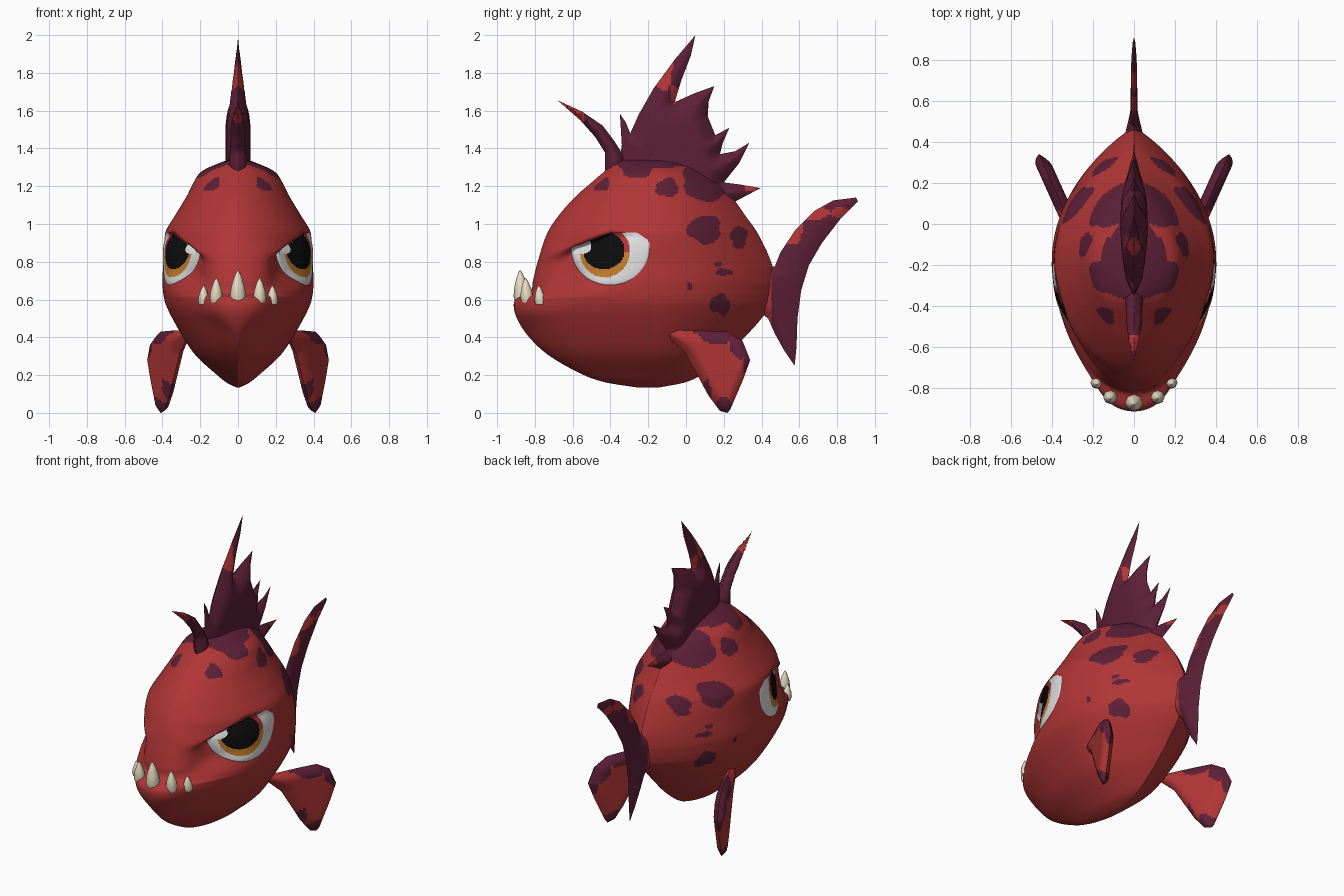
import bpy, bmesh
from math import sin, cos, pi, sqrt, atan2, radians, ceil

old = bpy.data.objects.get("Cube")
if old:
    bpy.data.objects.remove(old, do_unlink=True)


def material(name, rgb):
    m = bpy.data.materials.new(name)
    m.use_nodes = True
    m.diffuse_color = (*rgb, 1)
    m.node_tree.nodes["Principled BSDF"].inputs["Base Color"].default_value = (*rgb, 1)
    return m


RED = material("scale red", (.44, .036, .037))
PURPLE = material("dark purple", (.11, .014, .037))
WHITE = material("eye white", (.75, .75, .75))
BLACK = material("pupil black", (.004, .004, .004))
ORANGE = material("iris orange", (.58, .22, .025))
IVORY = material("tooth ivory", (.8, .71, .54))


def finish(bm, name, mats, rule=None, angle=50):
    """Turn a bmesh into an object, colouring faces by a rule on their centre."""
    bmesh.ops.recalc_face_normals(bm, faces=bm.faces)
    for f in bm.faces:
        f.smooth = True
        if rule:
            f.material_index = int(rule(*f.calc_center_median()))
    me = bpy.data.meshes.new(name)
    bm.to_mesh(me)
    bm.free()
    me.set_sharp_from_angle(angle=radians(angle))
    for m in mats:
        me.materials.append(m)
    ob = bpy.data.objects.new(name, me)
    bpy.context.collection.objects.link(ob)
    return ob


def in_spots(spots, y, z):
    """True inside any wobbly oval (y, z, radius y, radius z)."""
    for i, (cy, cz, ry, rz) in enumerate(spots):
        u, v = (y - cy) / ry, (z - cz) / rz
        a = atan2(v, u)
        if u * u + v * v < 1 + .16 * sin(3 * a + i) + .12 * sin(5 * a + 2 * i):
            return True
    return False


def ramp(t):
    t = min(1, max(0, t))
    return t * t * (3 - 2 * t)


# Body: horizontal slices (height, front, back, half width)
SLICES = [(.135, -.26, -.14, .01), (.16, -.42, -.01, .06), (.2, -.54, .08, .11),
          (.3, -.72, .21, .22), (.4, -.83, .31, .29), (.5, -.895, .4, .347),
          (.575, -.912, .45, .382), (.61, -.89, .46, .391), (.635, -.825, .465, .395),
          (.7, -.81, .47, .4), (.8, -.785, .45, .393), (.95, -.735, .38, .386),
          (1.05, -.67, .31, .33), (1.15, -.58, .24, .27), (1.22, -.5, .18, .235),
          (1.28, -.43, .1, .19), (1.33, -.37, .0, .08), (1.345, -.3, -.1, .02)]
MID = -.18


def slice_at(z):
    """Smooth interpolation of the slice table."""
    n = len(SLICES)
    i = max(k for k in range(n - 1) if SLICES[k][0] <= z or k == 0)
    a, b = SLICES[i], SLICES[i + 1]
    before, after = SLICES[max(i - 1, 0)], SLICES[min(i + 2, n - 1)]
    h = b[0] - a[0]
    t = (z - a[0]) / h
    out = []
    for k in (1, 2, 3):
        limit = 3 * abs(b[k] - a[k])
        slopes = ((b[k] - before[k]) / (b[0] - before[0]) * h,
                  (after[k] - a[k]) / (after[0] - a[0]) * h)
        m0, m1 = (max(-limit, min(limit, m)) for m in slopes)
        s = ramp(t)
        out.append(a[k] * (1 - s) + b[k] * s + m0 * t * (1 - t) ** 2 - m1 * t * t * (1 - t))
    return out


def lid(y):
    return .945 - .4 * max(0, -.4 - y)


def half_width(y, z):
    front, back, w = slice_at(z)
    if y >= MID:
        d = (y - MID) / (back - MID)
        return w * max(0, 1 - d * d) ** .88
    d = min(1, (MID - y) / (MID - front))
    # narrow jaw, then pinched below the brow so the brow overhangs the eyes
    soft = .04 + .6 * max(0, -.58 - y)
    pinch = ramp((lid(y) + .025 - z) / soft) * ramp((z - .63) / .13)
    p = 1.5 - .3 * ramp((z - .59) / .05) + 1.2 * pinch
    cheek = (1 - d * d) ** (p / 2)
    # blunt muzzle, blended with the cheeks
    size = .5 * ramp((z - .3) / .25) * (1 - ramp((z - .84) / .2))
    muzzle = size * (1 - d ** 8) ** .5
    return w * (cheek ** 6 + muzzle ** 6) ** (1 / 6)


SPOTS = [(-.26, 1.31, .1, .065), (.12, 1.225, .145, .1), (-.08, 1.35, .34, .05),
         (-.45, 1.22, .045, .05), (-.1, 1.19, .06, .05), (.1, .97, .09, .075),
         (.28, .93, .045, .06), (.17, .79, .022, .014), (.2, .745, .045, .018),
         (.02, .67, .016, .02), (.18, .575, .055, .055)]
bm = bmesh.new()
COLS = 320
levels = []
for a, b in zip(SLICES, SLICES[1:]):
    n = max(4, ceil((b[0] - a[0]) / .009))
    levels += [a[0] + (b[0] - a[0]) * k / n for k in range(n)]
rings = []
for z in levels + [SLICES[-1][0]]:
    front, back, w = slice_at(z)
    ring = []
    for c in range(COLS):
        t = 2 * pi * c / COLS
        y = MID + sin(t) * ((back - MID) if sin(t) > 0 else (MID - front))
        x = half_width(y, z) if abs(cos(t)) > 1e-6 else 0
        ring.append(bm.verts.new((x if cos(t) > 0 else -x, y, z)))
    rings.append(ring)
for r0, r1 in zip(rings, rings[1:]):
    for c in range(COLS):
        n = (c + 1) % COLS
        bm.faces.new((r0[c], r0[n], r1[n], r1[c]))
bm.faces.new(rings[0])
bm.faces.new(rings[-1])
finish(bm, "body", [RED, PURPLE],
       lambda x, y, z: in_spots(SPOTS, y, z) and (abs(x) > .1 or y > -.38), 75)


# Eyes: bulging patches that follow the head under the brow
def eye_colour(x, y, z):
    def inside(cy, cz, ry, rz):
        return ((y - cy) / ry) ** 2 + ((z - cz) / rz) ** 2 < 1
    if inside(-.55, .885, .05, .045):
        return 0
    if inside(-.435, .86, .11, .1):
        return 1
    if inside(-.43, .855, .132, .138):
        return 2 if z < .85 else 3
    return 0


for side, label in ((1, "left"), (-1, "right")):
    bm = bmesh.new()
    NS, NV = 80, 56
    grid = []
    for i in range(NS + 1):
        s = i / NS
        y = -.4 - .208 * cos(pi * s)
        low = .87 - .197 * sin(pi * s)
        high = lid(y) + .01 - .04 * ramp((y + .27) / .08)
        amp = .033 - .016 * ramp((y + .42) / .2)
        row = []
        for j in range(NV + 1):
            v = j / NV
            z = low + (high - low) * v
            bulge = sqrt(sin(pi * s) * sin(pi * min(v, .9)))
            row.append(bm.verts.new((side * (half_width(y, z) - .005 + amp * bulge), y, z)))
        grid.append(row)
    for a, b in zip(grid, grid[1:]):
        for j in range(NV):
            bm.faces.new((a[j], b[j], b[j + 1], a[j + 1]))
    ob = finish(bm, label + "_eye", [WHITE, BLACK, ORANGE, RED], eye_colour)
    if ob.data.polygons[len(ob.data.polygons) // 2].normal.x * side < 0:
        ob.data.flip_normals()


# Fins: outlines in (y, z), thickened away from their edges
def edge_distance(y, z, pts):
    best = 9
    for (ay, az), (by, bz) in zip(pts, pts[1:] + pts[:1]):
        dy, dz = by - ay, bz - az
        t = max(0, min(1, ((y - ay) * dy + (z - az) * dz) / (dy * dy + dz * dz)))
        best = min(best, sqrt((y - ay - t * dy) ** 2 + (z - az - t * dz) ** 2))
    return best


def blade(name, pts, thick, reach, mats, rule, place=lambda x, y: x):
    bm = bmesh.new()
    outline = bm.faces.new([bm.verts.new((0, y, z)) for y, z in pts])
    outline.normal_update()
    bmesh.ops.triangulate(bm, faces=[outline], ngon_method='EAR_CLIP')
    step = .014
    for axis, normal in ((0, (0, 1, 0)), (1, (0, 0, 1))):
        lo, hi = min(p[axis] for p in pts), max(p[axis] for p in pts)
        for k in range(1, int((hi - lo) / step) + 1):
            at = lo + k * step
            bmesh.ops.bisect_plane(bm, geom=bm.verts[:] + bm.edges[:] + bm.faces[:],
                                   plane_co=[at * n for n in normal], plane_no=normal)
    for v in bm.verts:
        d = min(1, edge_distance(v.co.y, v.co.z, pts) / reach)
        v.co.x = thick(v.co.y, v.co.z) * d * (2 - d)
    dup = bmesh.ops.duplicate(bm, geom=bm.verts[:] + bm.edges[:] + bm.faces[:])["geom"]
    for g in dup:
        if isinstance(g, bmesh.types.BMVert):
            g.co.x *= -1
    bmesh.ops.remove_doubles(bm, verts=bm.verts[:], dist=1e-4)
    for v in bm.verts:
        v.co.x = place(v.co.x, v.co.y)
    return finish(bm, name, mats, rule, 60)


blade("crest", [(-.36, 1.26), (-.34, 1.42), (-.35, 1.585), (-.32, 1.54), (-.295, 1.48), (-.25, 1.58),
                (-.17, 1.72), (-.06, 1.87), (.05, 2), (.025, 1.89), (-.025, 1.76), (-.06, 1.645),
                (.04, 1.69), (.15, 1.73), (.12, 1.65), (.115, 1.57), (.155, 1.47), (.23, 1.51),
                (.195, 1.43), (.18, 1.37), (.26, 1.385), (.335, 1.43), (.28, 1.32), (.2, 1.22),
                (.28, 1.21), (.395, 1.19), (.3, 1.14), (.2, 1.09), (0, 1.15), (-.2, 1.2)],
      lambda y, z: .066 * min(1, (2.12 - z) / .6) * max(.3, 1 - (y / .42) ** 2), .1, [PURPLE, RED],
      lambda x, y, z: in_spots([(-.12, 1.82, .05, .11), (-.06, 1.69, .02, .05),
                                (.34, 1.19, .03, .02)], y, z))
blade("front_spine", [(-.43, 1.26), (-.43, 1.38), (-.48, 1.46), (-.56, 1.55), (-.68, 1.655), (-.55, 1.595),
                      (-.44, 1.52), (-.38, 1.44), (-.33, 1.36), (-.32, 1.26)],
      lambda y, z: .045, .05, [PURPLE, RED], lambda x, y, z: y < -.54)
blade("tail", [(.34, .65), (.38, .78), (.47, .775), (.5, .85), (.58, .97), (.68, 1.07), (.78, 1.125),
               (.9, 1.14), (.91, 1.12), (.82, 1.03), (.72, .9), (.65, .78), (.61, .65), (.59, .5),
               (.585, .35), (.575, .25), (.52, .33), (.47, .42), (.435, .5), (.38, .54)],
      lambda y, z: .016 + .03 * ramp((.58 - y) / .18), .08, [PURPLE, RED],
      lambda x, y, z: y < .45 or in_spots([(.56, .97, .06, .08), (.67, 1.06, .09, .04),
                                           (.82, 1.06, .05, .03)], y, z))
FIN = [(-.13, .44), (.1, .435), (.22, .43), (.3, .38), (.34, .28), (.3, .17), (.235, .02), (.22, 0),
       (.18, .01), (.12, .09), (.06, .2), (0, .31)]
FIN_SPOTS = [(.17, .42, .12, .05), (.29, .36, .06, .07), (.33, .25, .025, .09), (.2, .02, .08, .055),
             (.11, .11, .025, .07)]
for side, label in ((1, "left"), (-1, "right")):
    blade(label + "_fin", FIN, lambda y, z: .04, .055, [RED, PURPLE],
          lambda x, y, z: in_spots(FIN_SPOTS, y, z),
          lambda x, y: side * (x + .31 + .45 * y))

# Teeth: blunt spikes along the lower lip
for i, (x, y, z, r, h) in enumerate([(0, -.868, .585, .043, .17), (.115, -.84, .585, .035, .13),
                                     (-.115, -.84, .585, .035, .13), (.182, -.77, .575, .03, .1),
                                     (-.182, -.77, .575, .03, .1)]):
    bm = bmesh.new()
    rows = [[bm.verts.new((x + r * k * cos(a * pi / 4), y - .01 * t + r * k * sin(a * pi / 4), z + h * t))
             for a in range(8)] for t, k in ((0, .85), (.2, 1), (.5, .82), (.8, .45), (1, .08))]
    for a, b in zip(rows, rows[1:]):
        for k in range(8):
            bm.faces.new((a[k], a[(k + 1) % 8], b[(k + 1) % 8], b[k]))
    bm.faces.new(rows[0])
    bm.faces.new(rows[-1])
    finish(bm, "tooth_%d" % (i + 1), [IVORY], None, 60)
